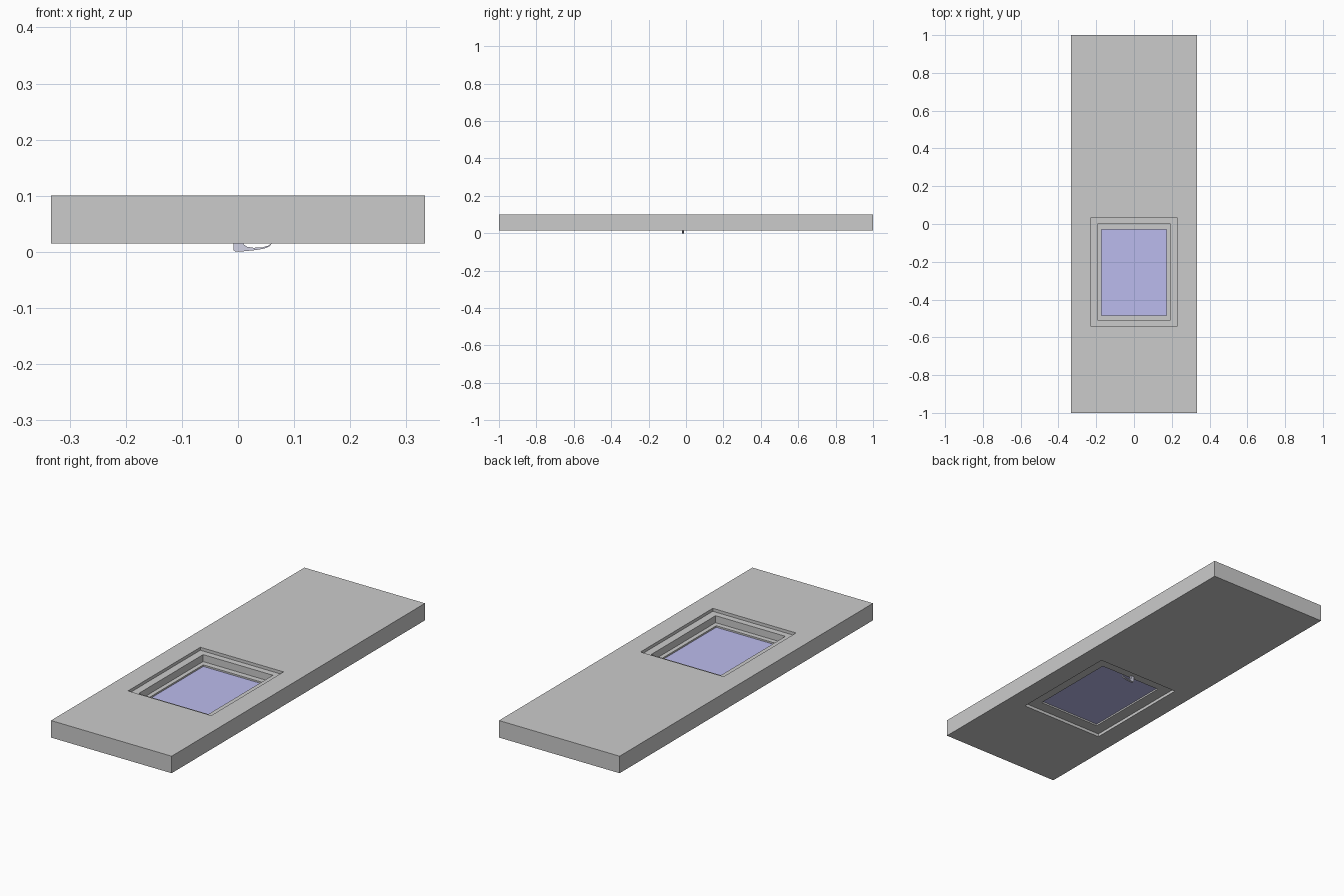
import bpy, bmesh

if "Cube" in bpy.data.objects:
    bpy.data.objects.remove(bpy.data.objects["Cube"])


def material(name, color):
    m = bpy.data.materials.new(name)
    m.diffuse_color = color
    m.use_nodes = True
    m.node_tree.nodes["Principled BSDF"].inputs["Base Color"].default_value = m.diffuse_color
    return m


def finish(name, bm, mat=None):
    bmesh.ops.recalc_face_normals(bm, faces=bm.faces[:])
    mesh = bpy.data.meshes.new(name)
    bm.to_mesh(mesh)
    bm.free()
    ob = bpy.data.objects.new(name, mesh)
    bpy.context.collection.objects.link(ob)
    if mat:
        mesh.materials.append(mat)
    return ob


def corners(r):
    x0, x1, y0, y1 = r
    return [(x0, y0), (x1, y0), (x1, y1), (x0, y1)]


def ring(name, outer, inner, z0, z1):
    """Rectangular slab with a rectangular hole."""
    bm = bmesh.new()
    loops = [[bm.verts.new((x, y, z)) for x, y in corners(r)]
             for r, z in ((outer, z0), (outer, z1), (inner, z1), (inner, z0))]
    for k in range(4):
        a, b = loops[k], loops[(k + 1) % 4]
        for i in range(4):
            j = (i + 1) % 4
            bm.faces.new((a[i], a[j], b[j], b[i]))
    return finish(name, bm)


def prism(name, profile, axis, lo, hi, mat):
    """Extrude a closed profile along y or z."""
    bm = bmesh.new()
    place = (lambda p, d: (p[0], d, p[1])) if axis == 'y' else (lambda p, d: (p[0], p[1], d))
    a = [bm.verts.new(place(p, lo)) for p in profile]
    b = [bm.verts.new(place(p, hi)) for p in profile]
    bm.faces.new(a)
    bm.faces.new(b)
    for i in range(len(a)):
        j = (i + 1) % len(a)
        bm.faces.new((a[i], a[j], b[j], b[i]))
    return finish(name, bm, mat)


WALL = (-0.3333, 0.3333, -1, 1)
OPENING = (-0.23, 0.23, -0.54, 0.031)
FRAME_IN = (-0.193, 0.193, -0.509, 0.0)
PANE = (-0.172, 0.172, -0.484, -0.028)

# Wall slab, fixed frame and sash, stepping down to the glass
ring("wall", WALL, OPENING, 0.015, 0.1)
ring("window_frame", OPENING, FRAME_IN, 0.03, 0.085)
ring("window_sash", FRAME_IN, PANE, 0.03, 0.05)

# Glass pane
glass = material("glass", (0.5, 0.5, 0.85, 1))
prism("glass_pane", corners(PANE), 'z', 0.038, 0.042, glass)

# Curved lever handle on the inner side of the sash
metal = material("handle_metal", (0.65, 0.65, 0.78, 1))
lever = [(-0.008, 0.031), (-0.008, 0.003), (-0.004, 0.0), (0.012, 0.001),
         (0.032, 0.003), (0.048, 0.006), (0.057, 0.010), (0.060, 0.015),
         (0.054, 0.011), (0.044, 0.008), (0.028, 0.007), (0.016, 0.009),
         (0.010, 0.013), (0.008, 0.018), (0.008, 0.031)]
prism("window_handle", lever, 'y', -0.022, -0.010, metal)
